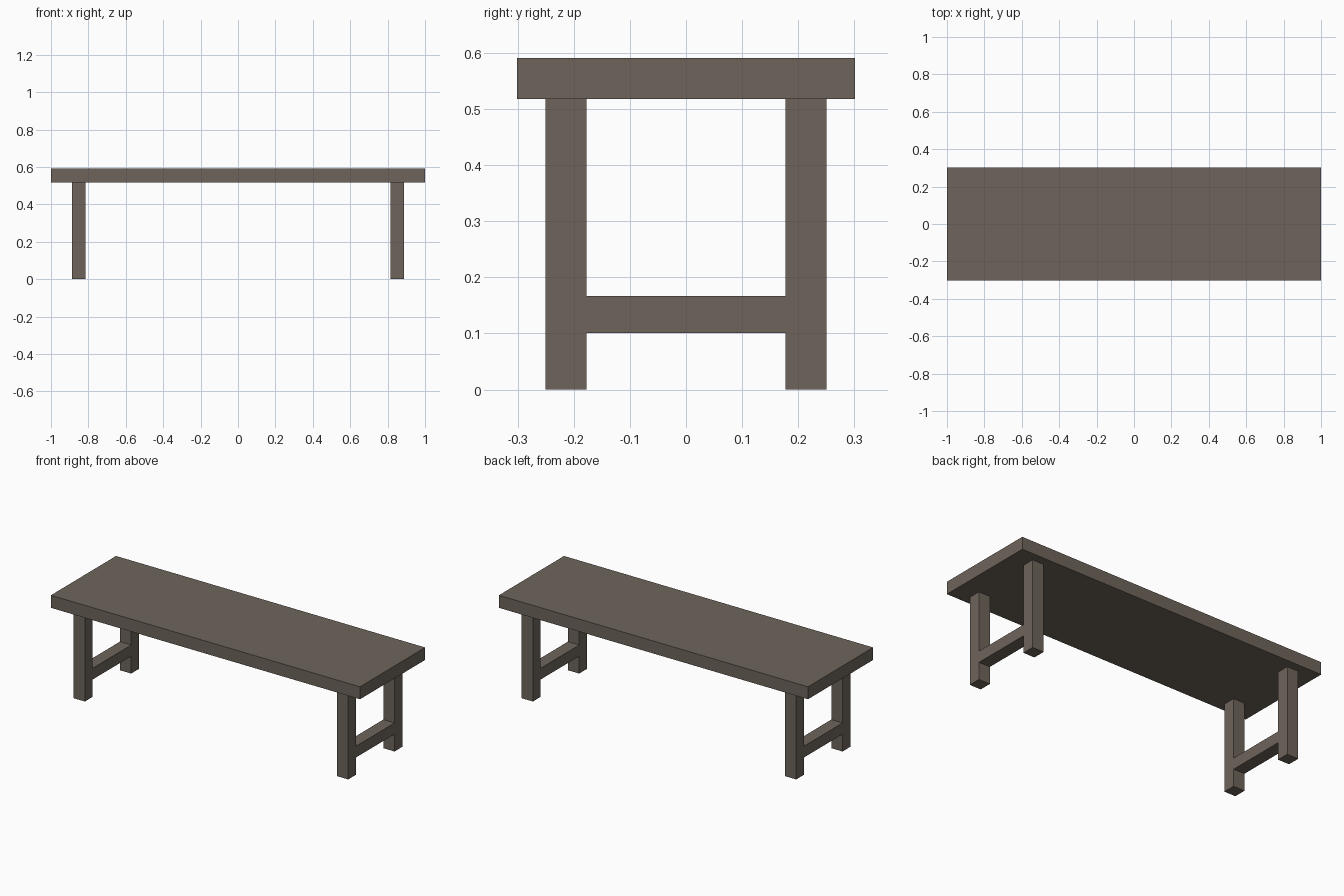
import bpy

cube = bpy.data.objects.get("Cube")
if cube:
    bpy.data.objects.remove(cube, do_unlink=True)

# Weathered wood, used for every part
wood = bpy.data.materials.new("weathered_wood")
wood.use_nodes = True
colour = (0.156, 0.130, 0.104, 1)
wood.diffuse_color = colour
bsdf = wood.node_tree.nodes["Principled BSDF"]
bsdf.inputs["Base Color"].default_value = colour
bsdf.inputs["Roughness"].default_value = 0.8


def beam(name, centre, size):
    """Add a square-edged wooden beam."""
    bpy.ops.mesh.primitive_cube_add(size=1, location=centre)
    obj = bpy.context.object
    obj.name = name
    obj.scale = size
    bpy.ops.object.transform_apply(location=False, rotation=False, scale=True)
    obj.data.materials.append(wood)
    return obj


LENGTH, WIDTH, HEIGHT = 2.0, 0.602, 0.591
SLAB = 0.073                  # seat thickness
LEG = 0.073                   # leg section
LEG_X, LEG_Y = 0.852, 0.214   # leg centres
RAIL_LOW, RAIL_HIGH = 0.101, 0.167

# Seat slab
beam("seat", (0, 0, HEIGHT - SLAB / 2), (LENGTH, WIDTH, SLAB))

# Leg pairs, each joined by a low rail flush with the legs
leg_height = HEIGHT - SLAB
for side, sx in (("left", 1), ("right", -1)):
    for end, sy in (("front", -1), ("back", 1)):
        beam(f"{end}_{side}_leg", (sx * LEG_X, sy * LEG_Y, leg_height / 2),
             (LEG, LEG, leg_height))
    beam(f"{side}_rail", (sx * LEG_X, 0, (RAIL_LOW + RAIL_HIGH) / 2),
         (LEG, 2 * LEG_Y - LEG, RAIL_HIGH - RAIL_LOW))
